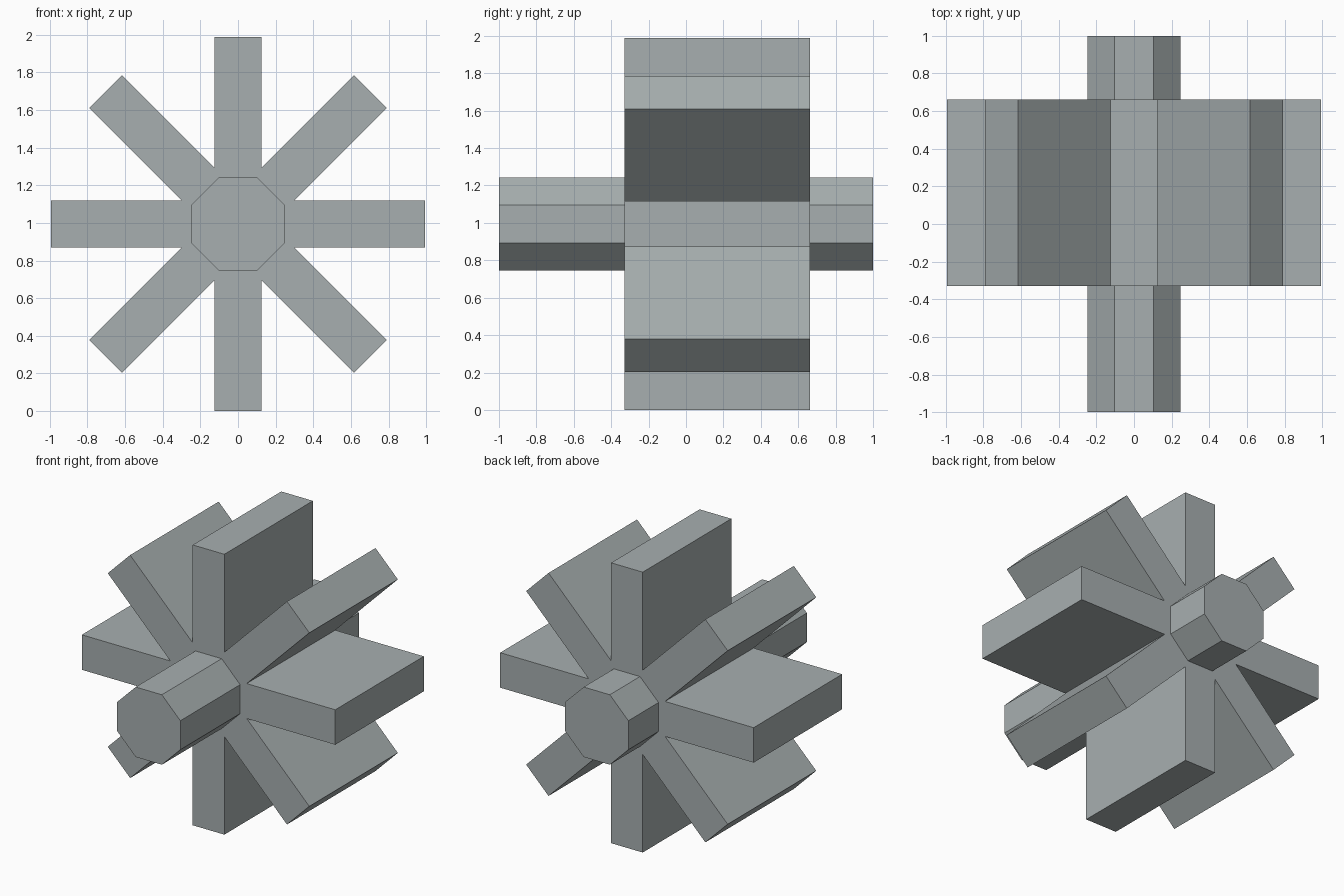
import bpy, bmesh, math

if "Cube" in bpy.data.objects:
    bpy.data.objects.remove(bpy.data.objects["Cube"])

R = 0.994        # blade tip radius
HALF = 0.124     # half blade thickness
APOTHEM = 0.248  # shaft centre to flat side
CENTRE_Z = R

grey = bpy.data.materials.new("steel grey")
grey.diffuse_color = (0.39, 0.43, 0.435, 1)
grey.use_nodes = True
grey.node_tree.nodes["Principled BSDF"].inputs["Base Color"].default_value = grey.diffuse_color


def prism(name, profile, y0, y1):
    """Extrude an x/z profile from y0 to y1."""
    bm = bmesh.new()
    face = bm.faces.new([bm.verts.new((x, y0, z + CENTRE_Z)) for x, z in profile])
    ext = bmesh.ops.extrude_face_region(bm, geom=[face], use_keep_orig=True)
    for v in ext["geom"]:
        if isinstance(v, bmesh.types.BMVert):
            v.co.y = y1
    bmesh.ops.recalc_face_normals(bm, faces=bm.faces)
    mesh = bpy.data.meshes.new(name)
    bm.to_mesh(mesh)
    bm.free()
    mesh.materials.append(grey)
    obj = bpy.data.objects.new(name, mesh)
    bpy.context.collection.objects.link(obj)
    return obj


def polar(r, a):
    return (r * math.cos(a), r * math.sin(a))


# Eight-bladed wheel: two tip corners and one notch per blade
tip_r, tip_a = math.hypot(R, HALF), math.atan2(HALF, R)
notch_r = HALF / math.sin(math.pi / 8)
star = []
for i in range(8):
    a = i * math.pi / 4
    star += [polar(tip_r, a - tip_a), polar(tip_r, a + tip_a),
             polar(notch_r, a + math.pi / 8)]
prism("paddle_wheel", star, -0.33, 0.662)

# Octagonal shaft, flat side up
shaft_r = APOTHEM / math.cos(math.pi / 8)
octagon = [polar(shaft_r, (i + 0.5) * math.pi / 4) for i in range(8)]
prism("shaft", octagon, -1.0, 1.0)
